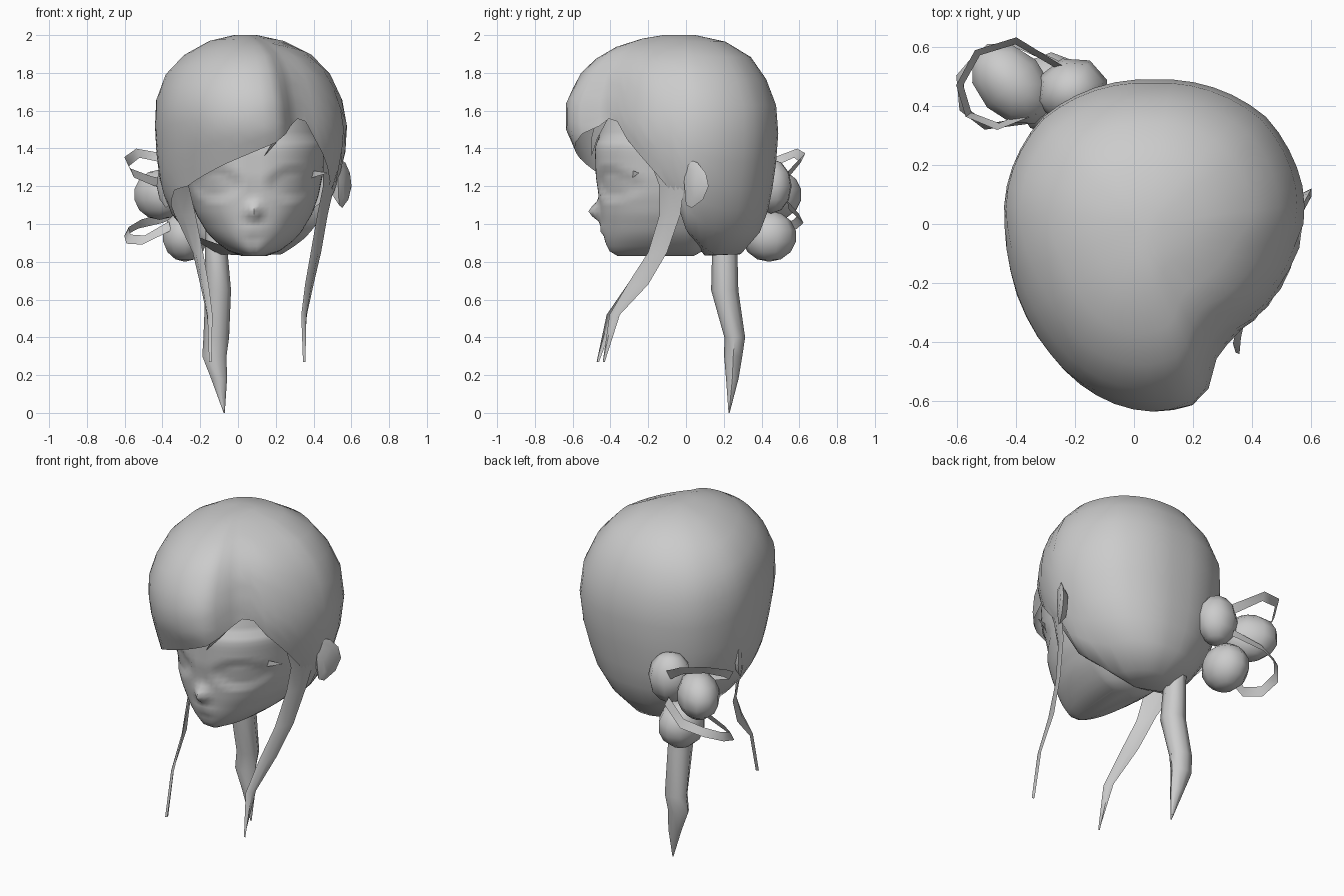
import bpy, bmesh, math
from mathutils import Vector, Matrix

if "Cube" in bpy.data.objects:
    bpy.data.objects.remove(bpy.data.objects["Cube"])

grey = bpy.data.materials.new("plain grey")
grey.diffuse_color = (0.6, 0.6, 0.6, 1)
grey.use_nodes = True
grey.node_tree.nodes["Principled BSDF"].inputs["Base Color"].default_value = grey.diffuse_color


def finish(name, bm, angle=50):
    bmesh.ops.remove_doubles(bm, verts=bm.verts, dist=0.0005)
    bmesh.ops.recalc_face_normals(bm, faces=bm.faces)
    me = bpy.data.meshes.new(name)
    bm.to_mesh(me)
    bm.free()
    ob = bpy.data.objects.new(name, me)
    bpy.context.collection.objects.link(ob)
    me.materials.append(grey)
    bpy.ops.object.select_all(action='DESELECT')
    ob.select_set(True)
    bpy.context.view_layer.objects.active = ob
    bpy.ops.object.shade_smooth_by_angle(angle=math.radians(angle))
    return ob


def lerp(table, k):
    # interpolate a table of (key, values...) sorted by rising key
    if k <= table[0][0]:
        return table[0][1:]
    for a, b in zip(table, table[1:]):
        if k <= b[0]:
            t = (k - a[0]) / (b[0] - a[0])
            return [p + (q - p) * t for p, q in zip(a[1:], b[1:])]
    return table[-1][1:]


def grid(name, rings, closed=True, caps=False, angle=50):
    bm = bmesh.new()
    vs = [[bm.verts.new(p) for p in r] for r in rings]
    n = len(vs[0])
    for a, b in zip(vs, vs[1:]):
        for i in range(n if closed else n - 1):
            j = (i + 1) % n
            bm.faces.new((a[i], a[j], b[j], b[i]))
    if caps:
        bm.faces.new(vs[0])
        bm.faces.new(vs[-1])
    return finish(name, bm, angle)


def ball(name, loc, size, turn=0, segs=10, rings=7):
    bm = bmesh.new()
    m = (Matrix.Translation(loc) @ Matrix.Rotation(turn, 4, 'Z')
         @ Matrix.Diagonal((*size, 1)))
    bmesh.ops.create_uvsphere(bm, u_segments=segs, v_segments=rings, radius=1, matrix=m)
    finish(name, bm)


def shell_point(rows, deg, z, swell=1):
    # point on a body given by left, right, front and back extents per height
    xl, xr, yf, yb = lerp(rows, z)
    c, s = math.cos(math.radians(deg)), math.sin(math.radians(deg))
    x = (xl + xr) / 2 + c * swell * (xr - xl) / 2
    return Vector((x, s * swell * (yb if s > 0 else -yf), z))


# hair cap: extents per height, plan swelling and hem height per angle
cap_rows = [(.84, -.12, .25, -.15, .29), (.93, -.25, .36, -.3, .38),
            (1.05, -.35, .46, -.42, .43), (1.2, -.41, .52, -.5, .46),
            (1.35, -.43, .565, -.57, .48), (1.5, -.44, .58, -.635, .49),
            (1.65, -.435, .555, -.635, .475), (1.8, -.38, .485, -.555, .41),
            (1.9, -.28, .385, -.45, .33), (1.97, -.15, .24, -.3, .2),
            (2.0, -.02, .1, -.12, .05)]
plan = [(-180, 1), (-135, .98), (-90, 1), (-75, 1), (-67.5, .95), (-60, .83),
        (-48, .8), (-35, .85), (-18, .93), (0, 1), (45, 1.05), (90, 1),
        (135, 1.05), (180, 1)]
hem = [(-180, .95), (-165, 1.1), (-150, 1.18), (-135, 1.2), (-120, 1.26),
       (-105, 1.32), (-90, 1.375), (-75, 1.43), (-64, 1.5), (-48, 1.58),
       (-37.5, 1.45), (-18, 1.26), (-7.5, 1.15), (0, .97), (15, .88), (30, .84),
       (150, .84), (180, .95)]
cols = [-180 + 7.5 * i for i in range(48)]
steps = [0, .03, .1, .2, .32, .45, .58, .7, .8, .9, 1]
rings = []
for s in steps:
    ring = []
    for d in cols:
        z = 2.0 - (2.0 - lerp(hem, d)[0]) * s
        dent = lerp([(1.65, 1), (1.95, .55)], z)[0]
        ring.append(shell_point(cap_rows, d, z, 1 + (lerp(plan, d)[0] - 1) * dent))
    rings.append(ring)
top = Vector((.04, -.03, 2.0))
# the back of the hair closes underneath, the front stays open for the face
under = [p if d < 0 else Vector((.07, .1, .832)) for d, p in zip(cols, rings[-1])]
grid("hair_cap", [[top] * 48] + rings + [under], angle=60)

# small pointed lock hanging from the parting
grid("fringe_lock", [[(.31, -.40, 1.58), (.24, -.47, 1.57)],
                     [(.22, -.47, 1.45), (.2, -.5, 1.46)],
                     [(.14, -.5, 1.36), (.139, -.5, 1.36)]], closed=False)

# head with nose, lips and eye sockets pushed in or out of the front
head_rows = [(.83, .02, .15, -.36, .04), (.85, -.04, .21, -.4, .08),
             (.9, -.11, .28, -.425, .14), (.95, -.16, .33, -.435, .2),
             (1.05, -.22, .39, -.45, .3), (1.15, -.255, .425, -.46, .36),
             (1.25, -.275, .445, -.475, .38), (1.4, -.29, .46, -.48, .38),
             (1.6, -.26, .43, -.42, .34), (1.75, -.13, .3, -.25, .2)]
MID = .085


def bump(x, z, cx, cz, rx, rz):
    return math.exp(-((x - cx) / rx) ** 2 - ((z - cz) / rz) ** 2)


rings = []
for k in range(36):
    z = .83 + .92 * k / 35
    ring = []
    for i in range(72):
        square = .05 * abs(math.sin(math.radians(i * 10))) if i > 36 and z < 1.45 else 0
        p = shell_point(head_rows, i * 5, z, 1 + square)
        if p.y < 0:
            p.y -= .065 * bump(p.x, z, MID, 1.065, .035, .045)
            p.y -= .02 * bump(p.x, z, MID, .97, .06, .02)
            for side in (-1, 1):
                e = ((p.x - MID - side * .2) / .13) ** 2 + ((z - 1.21) / .085) ** 2
                if e < 1:
                    p.y += .02 * min(1, 3 * (1 - e))
        ring.append(p)
    rings.append(ring)
grid("head", rings, caps=True)

# long side strands: height, inner x y, outer x y
strands = {
    "right": [(1.36, .45, -.2, .55, .0), (1.2, .45, -.14, .51, -.01),
              (1.05, .42, -.14, .475, -.03), (.85, .385, -.2, .44, -.1),
              (.68, .355, -.31, .4, -.2), (.52, .335, -.405, .365, -.35),
              (.27, .344, -.435, .346, -.43)],
    "left": [(1.3, -.33, -.25, -.41, -.01), (1.2, -.26, -.25, -.395, -.01),
             (1.05, -.225, -.17, -.335, -.03), (.85, -.185, -.2, -.24, -.1),
             (.68, -.155, -.31, -.2, -.2), (.52, -.135, -.42, -.165, -.37),
             (.27, -.14, -.47, -.142, -.46)]}
ear_edge = [(0, 1.345), (.06, 1.325), (.105, 1.27), (.12, 1.2), (.09, 1.13),
            (.03, 1.085), (0, 1.1), (-.01, 1.22)]

for side, label in ((1, "right"), (-1, "left")):
    # pointed outer corner of the eye
    grid(label + "_eye_corner",
         [[(MID + side * .29, -.29, 1.285), (MID + side * .29, -.29, 1.24)],
          [(MID + side * .385, -.25, 1.272), (MID + side * .385, -.25, 1.268)]],
         closed=False)

    # half-round ear flaring backwards
    rings = []
    for scale, shift in ((.6, -.04), (1, 0), (.6, .015)):
        rings.append([(MID + side * (.45 + shift + .55 * (.05 + (y - .05) * scale)),
                       .05 + (y - .05) * scale, 1.21 + (z - 1.21) * scale)
                      for y, z in ear_edge])
    grid(label + "_ear", rings, caps=True)

    rings = []
    for z, xi, yi, xo, yo in strands[label]:
        mid = ((xi + xo) / 2 + side * .012, (yi + yo) / 2 - .008, z)
        rings.append([(xi, yi, z), mid, (xo, yo, z)])
    grid(label + "_side_strand", rings, closed=False)

# hanging tail at the back: height, centre x y, half widths
tail = [(1.0, -.12, .22, .05, .06), (.85, -.115, .205, .06, .067),
        (.65, -.105, .205, .068, .072), (.4, -.115, .258, .068, .055),
        (.3, -.125, .25, .064, .048), (.18, -.1, .245, .042, .033),
        (.0, -.073, .228, .003, .003)]
grid("back_tail", [[(x + rx * math.cos(a * math.pi / 4), y + ry * math.sin(a * math.pi / 4), z)
                    for a in range(8)] for z, x, y, rx, ry in tail], caps=True)

# knot and two rounded buns
ball("bow_knot", (-.21, .45, 1.2), (.125, .115, .145), .3, 8, 6)
ball("upper_bun", (-.415, .475, 1.155), (.165, .118, .133), -.8)
ball("lower_bun", (-.28, .44, .935), (.125, .145, .135))

# ribbon loops around the buns, tilted outwards
upper = [(-.25, .53, 1.25), (-.4, .62, 1.35), (-.53, .58, 1.375), (-.59, .47, 1.33),
         (-.56, .37, 1.27), (-.46, .33, 1.23), (-.34, .38, 1.2)]
lower = [(-.25, .54, 1.1), (-.4, .61, 1.03), (-.52, .58, 1.0), (-.59, .5, .96),
         (-.58, .39, .92), (-.5, .33, .915), (-.36, .35, .99)]
for name, path, tilt in (("upper_ribbon", upper, 1), ("lower_ribbon", lower, -1)):
    rings = []
    for x, y, z in path:
        out = Vector((x + .42, y - .47, 0)).normalized() * .012 + Vector((0, 0, .024 * tilt))
        rings.append([Vector((x, y, z)) + out, Vector((x, y, z)) - out])
    grid(name, rings, closed=False)
